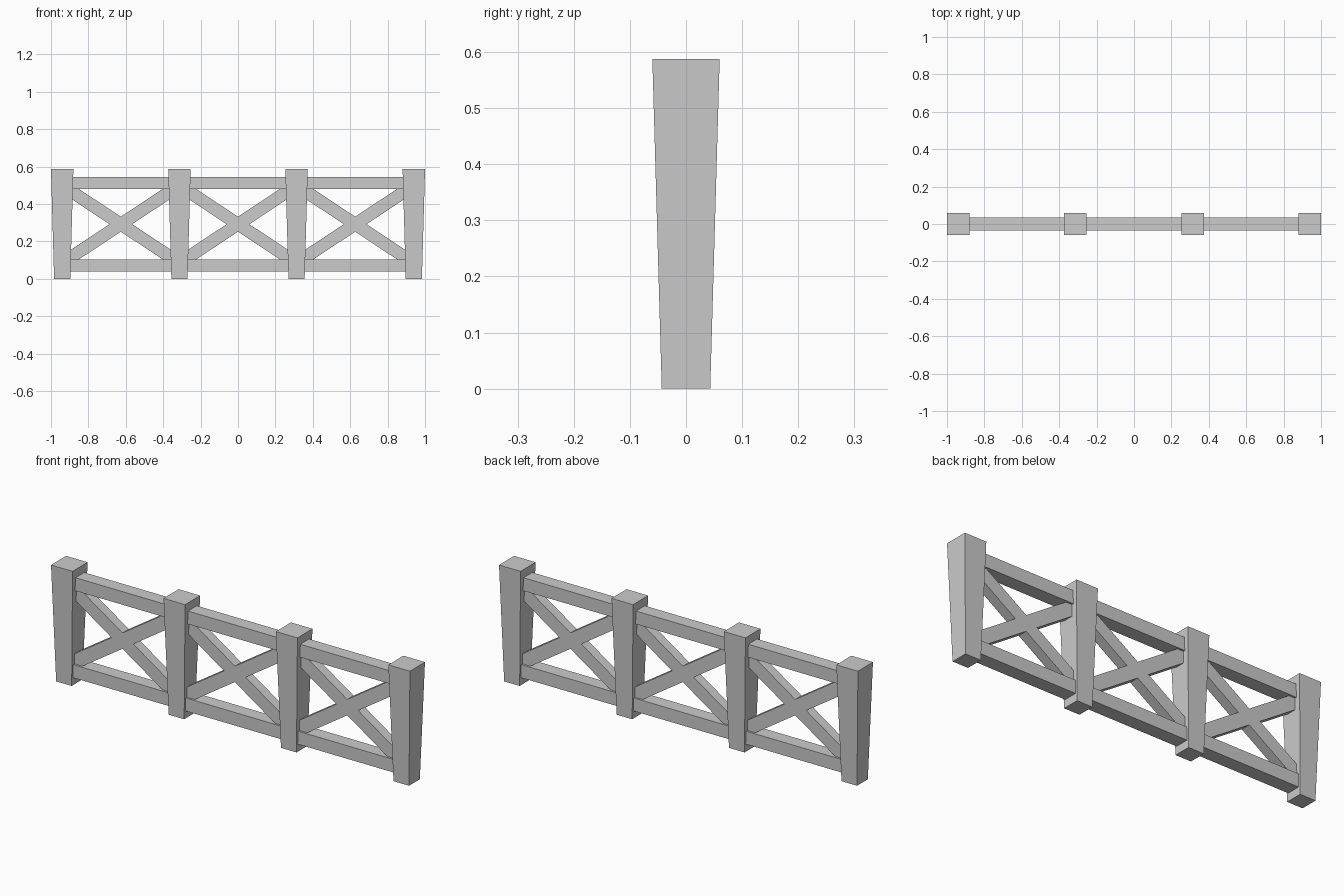
import bpy, math

if "Cube" in bpy.data.objects:
    bpy.data.objects.remove(bpy.data.objects["Cube"])

POSTS = [-0.94, -0.313, 0.313, 0.94]
H = 0.588


def box(name, size, loc, angle=0.0):
    bpy.ops.mesh.primitive_cube_add(size=1, location=loc, rotation=(0, angle, 0))
    ob = bpy.context.object
    ob.name = name
    ob.scale = size
    bpy.ops.object.transform_apply(location=False, rotation=False, scale=True)
    return ob


# Tapered posts, wider at the top
for x in POSTS:
    post = box("post", (0.12, 0.12, H), (x, 0, H / 2))
    for v in post.data.vertices:
        if v.co.z < 0:
            v.co.x *= 0.72
            v.co.y *= 0.72

# Rails and crossed braces in each bay, ends hidden inside the posts
for a, b in zip(POSTS, POSTS[1:]):
    cx, span = (a + b) / 2, b - a
    box("top_rail", (span - 0.08, 0.07, 0.066), (cx, 0, 0.513))
    box("bottom_rail", (span - 0.06, 0.07, 0.066), (cx, 0, 0.072))
    for side in (-1, 1):
        box("cross_brace", (0.66, 0.05, 0.067), (cx, 0, 0.2925),
            side * math.radians(33.5))
